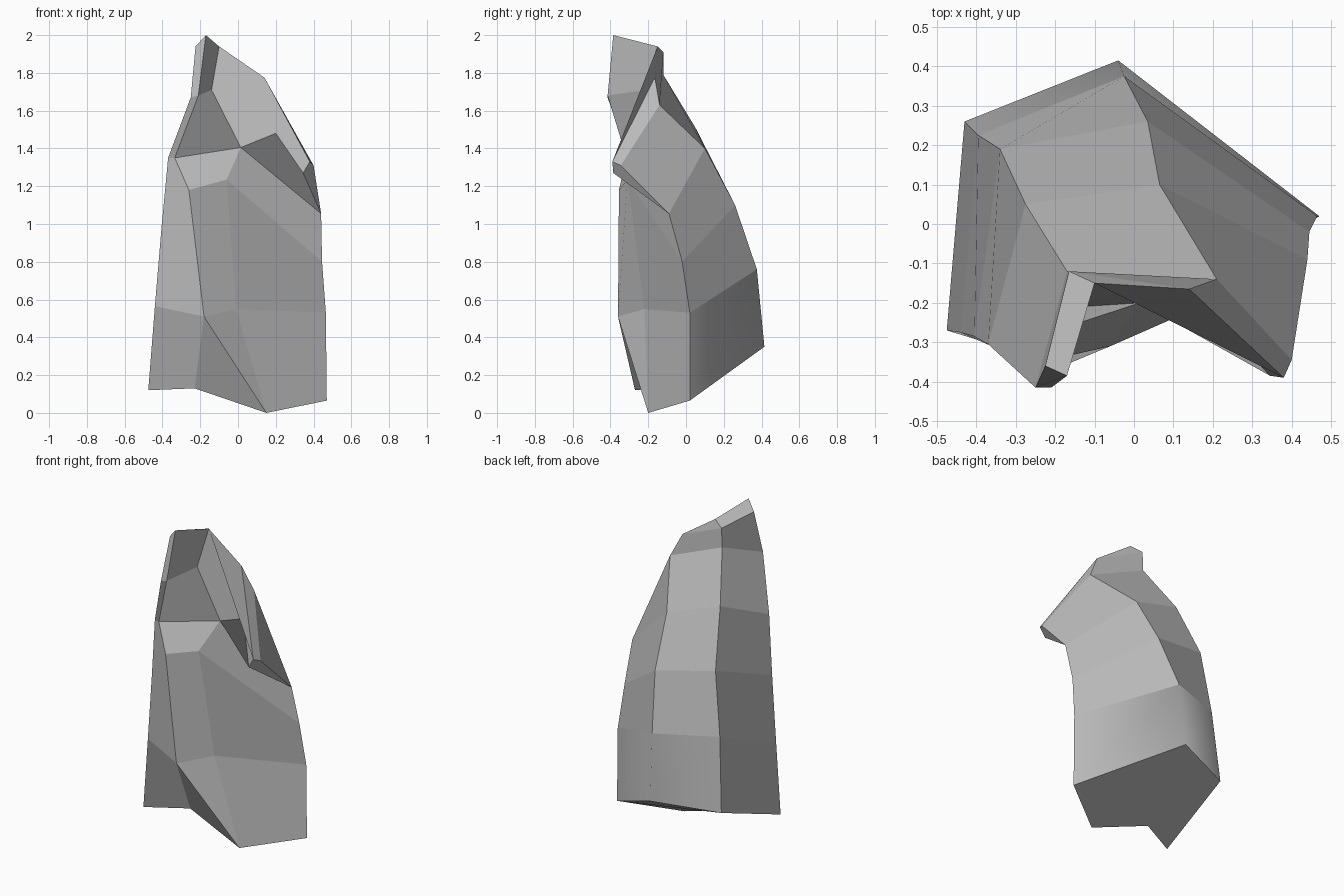
import bpy
import bmesh

default_cube = bpy.data.objects.get("Cube")
if default_cube:
    bpy.data.objects.remove(default_cube, do_unlink=True)

stone = bpy.data.materials.new("stone_grey")
stone.use_nodes = True
grey = (0.5, 0.5, 0.5, 1)
stone.diffuse_color = grey
stone.node_tree.nodes["Principled BSDF"].inputs["Base Color"].default_value = grey

bm = bmesh.new()


def ridge(*points):
    """A vertical ridge line of the rock, from the ground to the crest."""
    return [bm.verts.new(p) for p in points]


def face(*verts):
    return bm.faces.new(verts)


def bridge(first, second, rows):
    """Skin the gap between two neighbouring ridges."""
    return [face(first[i], second[i], second[i + 1], first[i + 1]) for i in rows]


# Ridges, anticlockwise from the front corner
front_corner = ridge((-.23, -.15, .13), (-.18, -.36, .51), (-.26, -.355, 1.18),
                     (-.335, -.315, 1.35), (-.21, -.415, 1.68), (-.17, -.385, 2))
front_middle = ridge((.15, -.2, 0), (-.01, -.22, .55), (-.06, -.31, 1.235),
                     (.015, -.2, 1.405), (-.14, -.21, 1.71), (-.10, -.15, 1.94))
left_side = ridge((.47, .02, .065), (.465, .02, .53), (.445, -.02, .8),
                  (.44, -.09, 1.055), (.40, -.345, 1.31), (.38, -.39, 1.33))
back_middle = ridge((-.04, .415, .35), (-.025, .375, .76), (.035, .26, 1.1),
                    (.065, .10, 1.4), (.21, -.14, 1.63), (.14, -.165, 1.775))
back_corner = ridge((-.43, .26, .32), (-.395, .225, .78), (-.34, .19, 1.17),
                    (-.275, .05, 1.51), (-.17, -.12, 1.79), (-.165, -.12, 1.91))
right_side = ridge((-.475, -.27, .12), (-.44, -.275, .565), (-.405, -.285, .98),
                   (-.37, -.305, 1.35), (-.25, -.415, 1.67), (-.225, -.36, 1.94))

# Main walls
every_row = range(5)
bridge(front_corner, front_middle, range(1, 5))
bridge(front_middle, left_side, range(3))
back_walls = [bridge(left_side, back_middle, every_row),
              bridge(back_middle, back_corner, every_row)]
bridge(back_corner, right_side, every_row)
bridge(right_side, front_corner, every_row)

# Folded foot at the front
face(front_corner[0], front_middle[0], front_corner[1])
face(front_corner[1], front_middle[0], front_middle[1])

# Overhanging spur and the hollow beneath it
hollow, spur_tip = ridge((.2, -.23, 1.48), (.345, -.385, 1.27))
shoulder = left_side[3]
face(front_middle[3], shoulder, spur_tip, hollow)
face(shoulder, left_side[4], left_side[5], spur_tip)
face(hollow, spur_tip, left_side[5], back_middle[5],
     front_middle[5], front_middle[4], front_middle[3])

# Crest and underside
face(front_corner[5], front_middle[5], back_corner[5], right_side[5])
face(front_middle[5], back_middle[5], back_corner[5])
ridges = [front_corner, front_middle, left_side, back_middle, back_corner, right_side]
face(*[line[0] for line in reversed(ridges)])

# Only the lowest back band is rounded
for wall in back_walls:
    wall[0].smooth = True

bmesh.ops.recalc_face_normals(bm, faces=bm.faces)
mesh = bpy.data.meshes.new("rock")
bm.to_mesh(mesh)
bm.free()
mesh.materials.append(stone)
rock = bpy.data.objects.new("rock", mesh)
bpy.context.collection.objects.link(rock)
